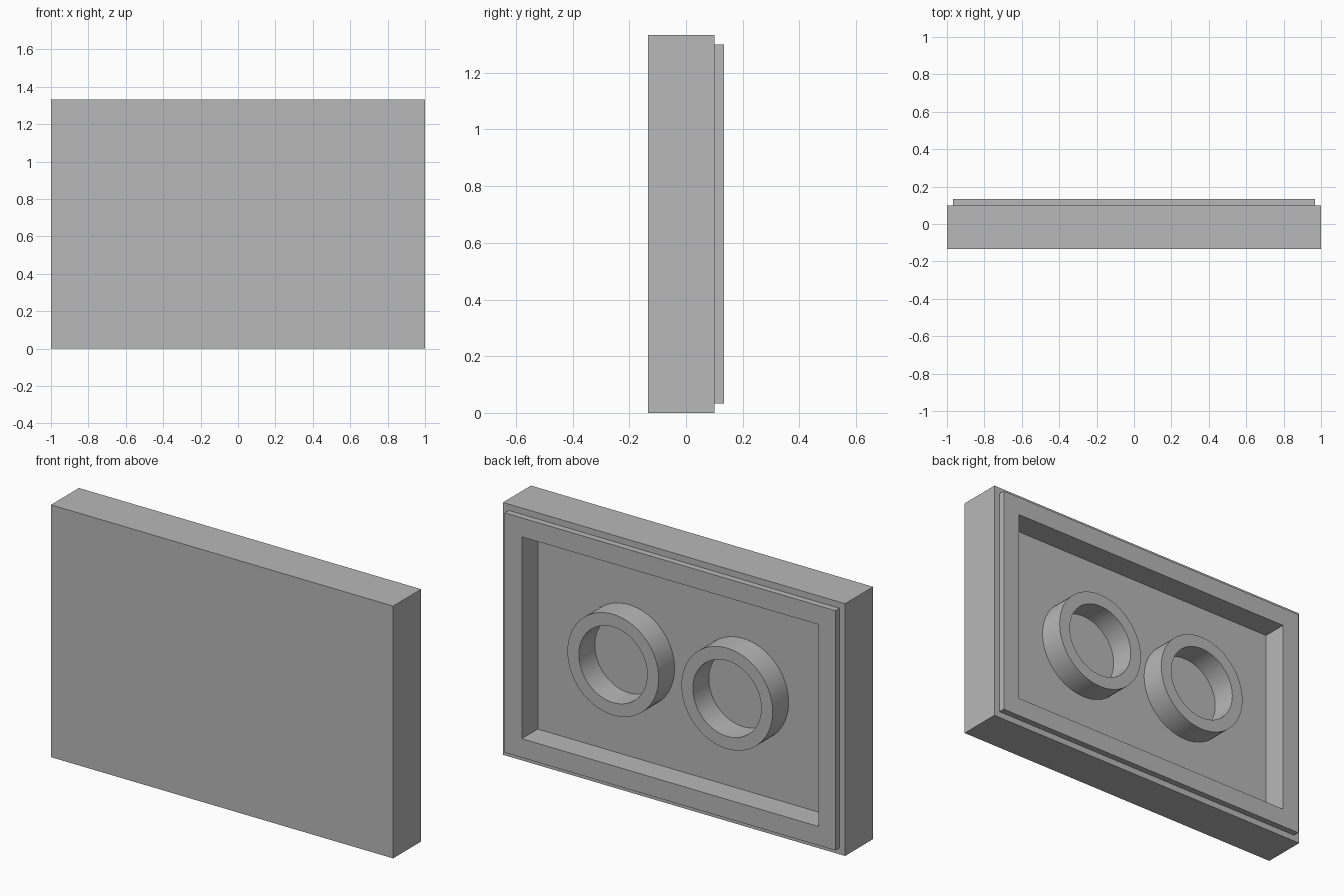
import bpy, bmesh
from math import cos, sin, pi, radians

default = bpy.data.objects.get("Cube")
if default:
    bpy.data.objects.remove(default, do_unlink=True)

UNIT = 1 / 30             # module that every dimension is a multiple of
MID_Z = 20 * UNIT         # height of the panel centre

grey = bpy.data.materials.new("plain grey")
grey.use_nodes = True
colour = (0.48, 0.48, 0.48, 1)
grey.diffuse_color = colour
grey.node_tree.nodes["Principled BSDF"].inputs["Base Color"].default_value = colour


def rectangle(w, h):
    return [(w, -h), (w, h), (-w, h), (-w, -h)]


def circle(r, sides=64):
    return [(r * cos(2 * pi * i / sides), r * sin(2 * pi * i / sides)) for i in range(sides)]


def loft(name, sections, x=0, capped=False):
    """Join outlines in the xz plane, each given with its y, into one surface."""
    bm = bmesh.new()
    loops = [[bm.verts.new((px * UNIT, y * UNIT, pz * UNIT)) for px, pz in outline]
             for outline, y in sections]
    for a, b in zip(loops, loops[1:]):
        for i in range(len(a)):
            j = (i + 1) % len(a)
            bm.faces.new((b[i], b[j], a[j], a[i]))
    if capped:
        bm.faces.new(loops[0])
        bm.faces.new(loops[-1][::-1])
    mesh = bpy.data.meshes.new(name)
    bm.to_mesh(mesh)
    bm.free()
    mesh.materials.append(grey)
    obj = bpy.data.objects.new(name, mesh)
    obj.location = (x * UNIT, 0, MID_Z)
    bpy.context.collection.objects.link(obj)
    return obj


# Panel: flat front, stepped rim at the back and a recessed pocket
loft("panel", [
    (rectangle(30, 20), -4),
    (rectangle(30, 20), 3),
    (rectangle(29, 19), 3),
    (rectangle(29, 19), 4),
    (rectangle(26, 16), 4),
    (rectangle(26, 16), 0),
], capped=True)

# Two tubes standing on the pocket floor, flush with the rim
for side, x in (("left", 10), ("right", -10)):
    tube = loft(side + "_tube", [
        (circle(8), 0),
        (circle(8), 4),
        (circle(6), 4),
        (circle(6), 0),
    ], x=x)
    bpy.ops.object.select_all(action="DESELECT")
    tube.select_set(True)
    bpy.context.view_layer.objects.active = tube
    bpy.ops.object.shade_smooth_by_angle(angle=radians(30))
